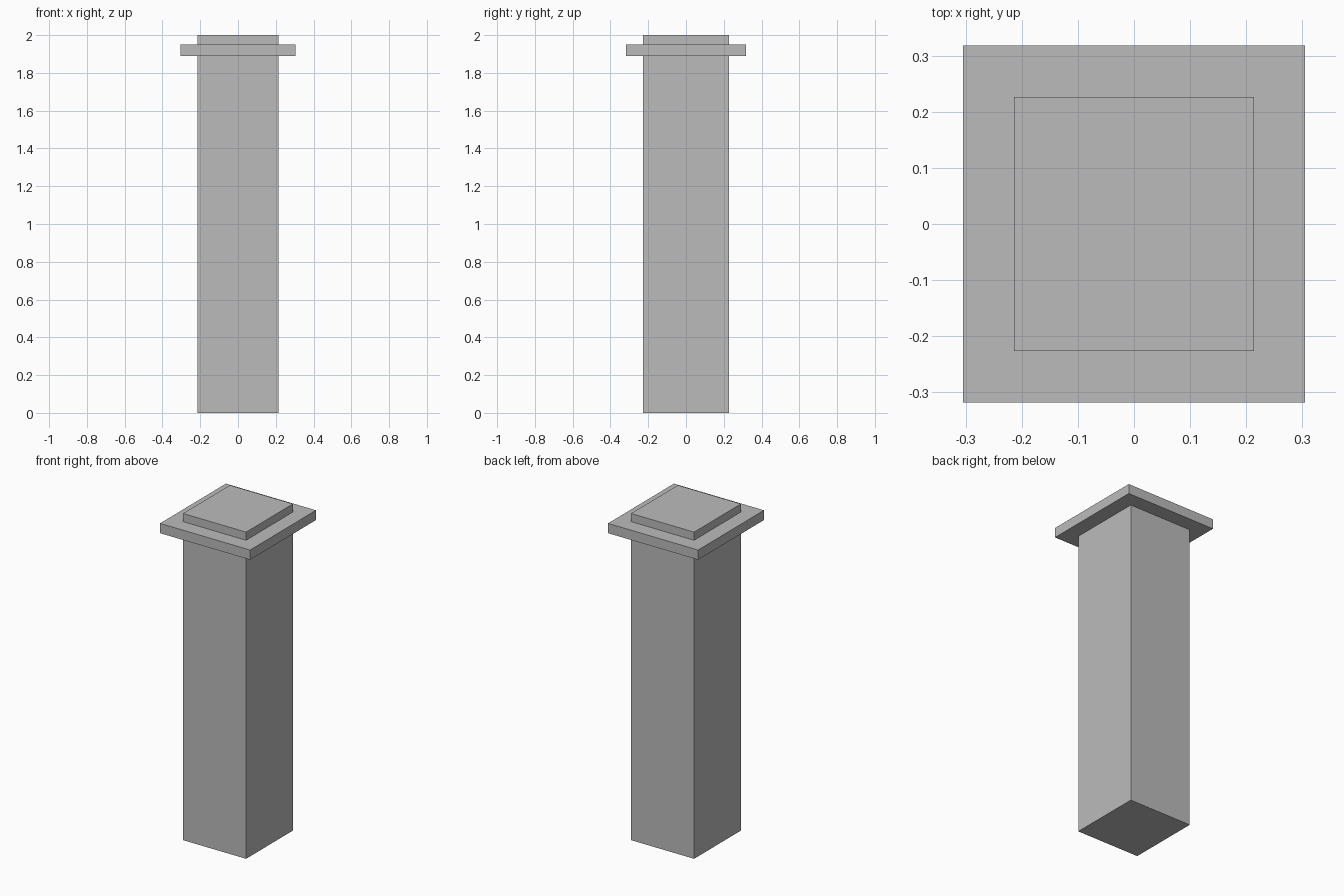
import bpy

cube = bpy.data.objects.get("Cube")
if cube:
    bpy.data.objects.remove(cube, do_unlink=True)

# Single stone colour
stone = bpy.data.materials.new("stone_grey")
stone.use_nodes = True
colour = (0.5, 0.5, 0.5, 1)
stone.diffuse_color = colour
stone.node_tree.nodes["Principled BSDF"].inputs["Base Color"].default_value = colour


def block(name, width, depth, bottom, top):
    """Add a flat-sided box centred on the vertical axis."""
    bpy.ops.mesh.primitive_cube_add(size=1, location=(0, 0, (bottom + top) / 2))
    obj = bpy.context.object
    obj.name = name
    obj.scale = (width, depth, top - bottom)
    bpy.ops.object.transform_apply(location=False, rotation=False, scale=True)
    obj.data.materials.append(stone)
    return obj


# Square shaft, running through the collar to the top
block("pillar_shaft", 0.427, 0.453, 0, 2)

# Overhanging collar slab
block("pillar_collar", 0.61, 0.637, 1.89, 1.95)
